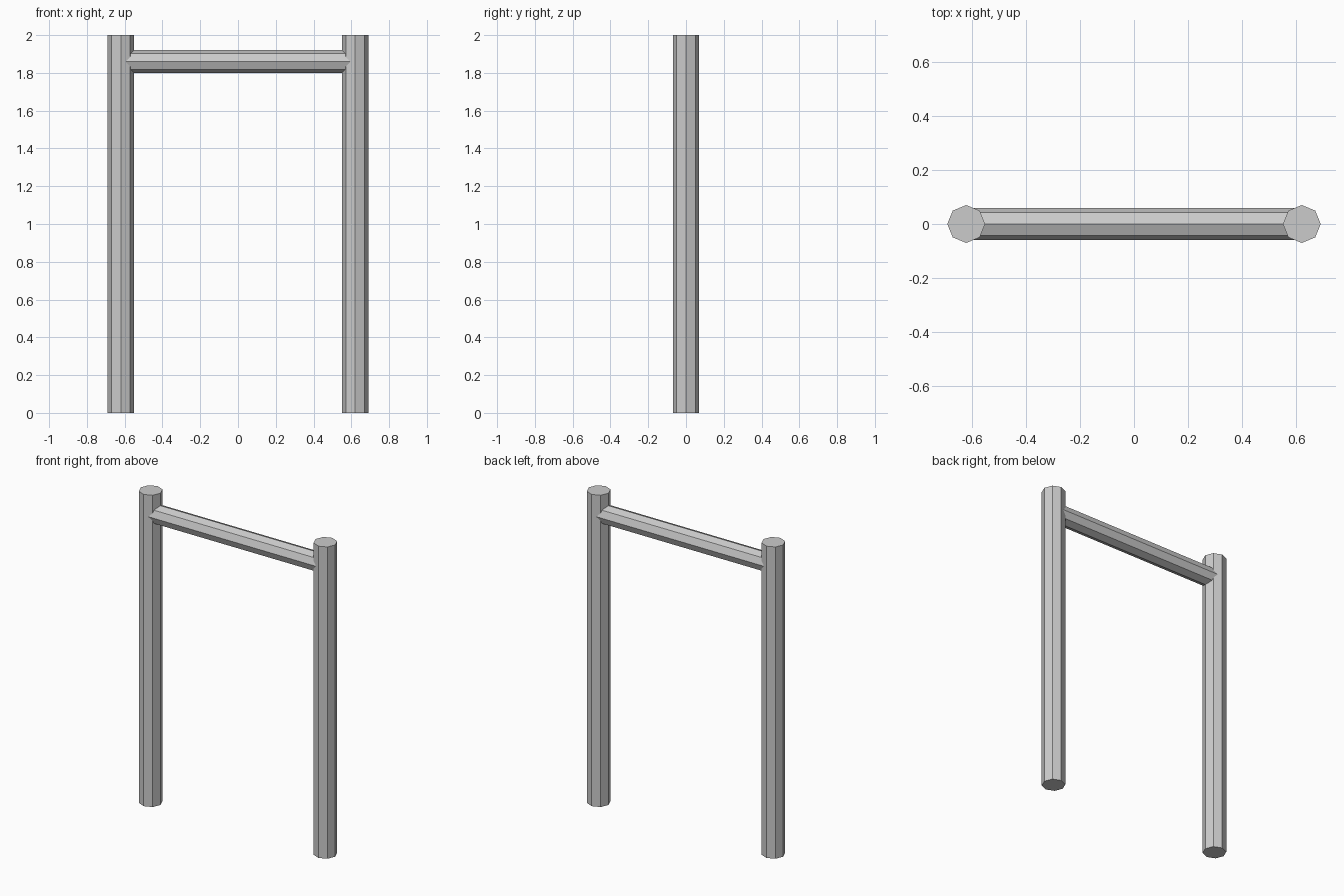
import bpy
from math import pi

if "Cube" in bpy.data.objects:
    bpy.data.objects.remove(bpy.data.objects["Cube"])

POST_X, POST_R, HEIGHT = 0.62, 0.07, 2.0
BAR_R, BAR_Z = 0.06, 1.86


def octagon_rod(name, radius, length, location, rotation=(0, 0, 0)):
    """Flat-shaded eight-sided rod with corners on its cross-section axes."""
    bpy.ops.mesh.primitive_cylinder_add(vertices=8, radius=radius, depth=length,
                                        location=location, rotation=rotation)
    rod = bpy.context.object
    rod.name = rod.data.name = name
    return rod


# Upright posts
for side, name in ((-1, "left_post"), (1, "right_post")):
    octagon_rod(name, POST_R, HEIGHT, (side * POST_X, 0, HEIGHT / 2))

# Crossbar, running between the post centres
octagon_rod("crossbar", BAR_R, 2 * POST_X, (0, 0, BAR_Z), (0, pi / 2, 0))
